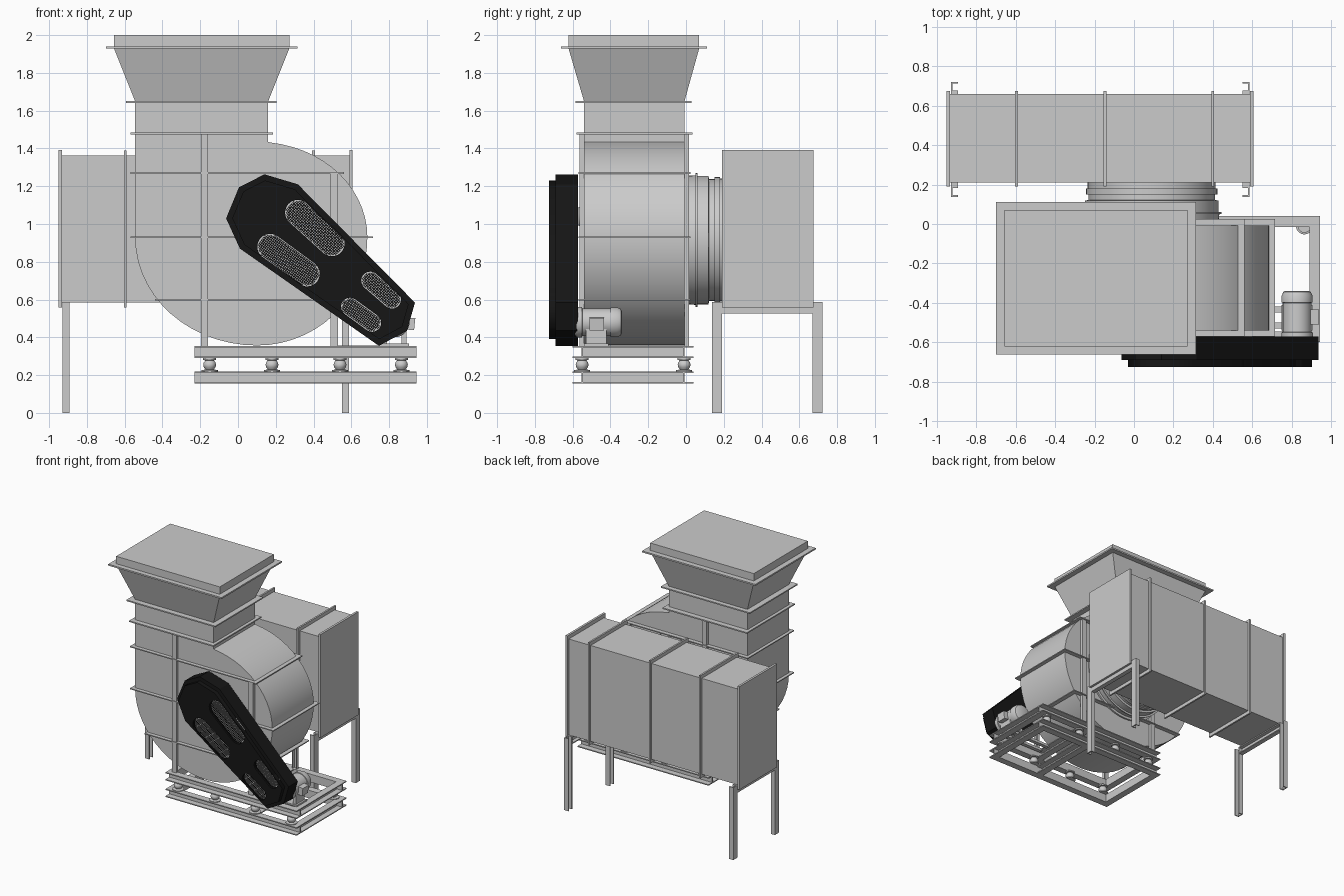
import bpy, bmesh
from math import cos, sin, pi, atan2, hypot
from mathutils import Matrix, Vector

if "Cube" in bpy.data.objects:
    bpy.data.objects.remove(bpy.data.objects["Cube"])

black = bpy.data.materials.new("black_paint")
black.diffuse_color = (0.008, 0.008, 0.008, 1)
black.use_nodes = True
black.node_tree.nodes["Principled BSDF"].inputs["Base Color"].default_value = black.diffuse_color


def finish(name, bm, smooth=False, mat=None):
    bmesh.ops.recalc_face_normals(bm, faces=bm.faces)
    me = bpy.data.meshes.new(name)
    bm.to_mesh(me)
    bm.free()
    ob = bpy.data.objects.new(name, me)
    bpy.context.collection.objects.link(ob)
    if mat:
        me.materials.append(mat)
    if smooth:
        bpy.ops.object.select_all(action='DESELECT')
        ob.select_set(True)
        bpy.context.view_layer.objects.active = ob
        bpy.ops.object.shade_smooth_by_angle()
    return ob


def boxes(name, bounds, mat=None):
    """One object from boxes given as (x0, x1, y0, y1, z0, z1)."""
    bm = bmesh.new()
    for x0, x1, y0, y1, z0, z1 in bounds:
        m = Matrix.Translation(((x0+x1)/2, (y0+y1)/2, (z0+z1)/2)) @ Matrix.Diagonal((x1-x0, y1-y0, z1-z0, 1))
        bmesh.ops.create_cube(bm, size=1, matrix=m)
    return finish(name, bm, mat=mat)


def frame(name, axis, p0, p1, outer, w):
    """Rectangular flange normal to axis, outer = a0, a1, b0, b1, strip width w."""
    a0, a1, b0, b1 = outer
    out = []
    for q in ((a0, a1, b0, b0+w), (a0, a1, b1-w, b1), (a0, a0+w, b0+w, b1-w), (a1-w, a1, b0+w, b1-w)):
        out.append((*q, p0, p1) if axis == 'z' else (p0, p1, *q))
    return boxes(name, out)


def channel(name, b, flange, opening, t=0.008):
    """U section filling bounds b; flange axis index, opening = (axis, +1/-1)."""
    parts = []
    for side in (0, 1):
        q = list(b)
        q[2*flange+1-side] = b[2*flange+side] + (t if side == 0 else -t)
        parts.append(q)
    ax, s = opening
    q = list(b)
    if s > 0:
        q[2*ax+1] = b[2*ax] + t
    else:
        q[2*ax] = b[2*ax+1] - t
    parts.append(q)
    return boxes(name, parts)


def prism(name, pts, y0, y1, smooth=False, mat=None):
    """Extrude an xz outline along y."""
    bm = bmesh.new()
    f = bm.faces.new([bm.verts.new((x, y0, z)) for x, z in pts])
    r = bmesh.ops.extrude_face_region(bm, geom=[f])
    bmesh.ops.translate(bm, vec=(0, y1-y0, 0), verts=[v for v in r['geom'] if isinstance(v, bmesh.types.BMVert)])
    return finish(name, bm, smooth, mat)


def lathe(name, prof, centre, axis='z', n=32):
    """Revolve (radius, height) profile, closed with end caps."""
    bm = bmesh.new()
    rings = []
    for r, h in prof:
        ring = []
        for i in range(n):
            a = 2*pi*i/n
            p = (r*cos(a), r*sin(a), h) if axis == 'z' else (r*cos(a), h, r*sin(a))
            ring.append(bm.verts.new(Vector(centre) + Vector(p)))
        rings.append(ring)
    for A, B in zip(rings, rings[1:]):
        for i in range(n):
            bm.faces.new((A[i], A[(i+1) % n], B[(i+1) % n], B[i]))
    bm.faces.new(rings[0])
    bm.faces.new(rings[-1])
    return finish(name, bm, True)


# Scroll housing
def arc(rx, rz, a0, a1, n=14):
    return [(0.10 + rx*cos(a0+(a1-a0)*i/n), 0.93 + rz*sin(a0+(a1-a0)*i/n)) for i in range(n+1)]

scroll = [(-0.545, 1.48)] + arc(0.645, 0.573, pi, 1.5*pi) + arc(0.585, 0.573, 1.5*pi, 2*pi)[1:] \
    + arc(0.585, 0.505, 0, pi*0.46)[1:] + [(0.16, 1.435), (0.16, 1.48)]
prism("scroll_housing", scroll, -0.54, -0.008, True)

# Housing stiffeners: wrapped strips and vertical channels on both sides
for i, (z, x0, x1) in enumerate(((1.27, -0.57, 0.56), (0.93, -0.57, 0.715), (0.60, -0.44, 0.62))):
    frame(f"housing_strip_{i}", 'z', z-0.004, z+0.004, (x0, x1, -0.57, 0.025), 0.035)
for x, top in ((-0.177, 1.48), (0.51, 1.27)):
    channel(f"front_stiffener_{x}", (x-0.019, x+0.019, -0.565, -0.54, 0.355, top), 0, (1, 1), 0.005)
    channel(f"rear_stiffener_{x}", (x-0.019, x+0.019, -0.008, 0.017, 0.355, top), 0, (1, -1), 0.005)

# Outlet duct, hopper and flanges
boxes("outlet_duct", [(-0.545, 0.16, -0.54, -0.008, 1.48, 1.65)])
frame("outlet_flange_low", 'z', 1.475, 1.485, (-0.57, 0.185, -0.58, 0.035), 0.045)
frame("outlet_flange_high", 'z', 1.64, 1.65, (-0.592, 0.205, -0.585, 0.03), 0.05)
bm = bmesh.new()
low = [bm.verts.new((x, y, 1.65)) for x, y in ((-0.545, -0.54), (0.16, -0.54), (0.16, -0.008), (-0.545, -0.008))]
high = [bm.verts.new((x, y, 1.93)) for x, y in ((-0.657, -0.622), (0.272, -0.622), (0.272, 0.07), (-0.657, 0.07))]
for i in range(4):
    j = (i+1) % 4
    bm.faces.new((low[i], low[j], high[j], high[i]))
finish("outlet_hopper", bm)
boxes("hopper_cap", [(-0.657, 0.272, -0.622, 0.07, 1.935, 2.0)])
frame("hopper_flange", 'z', 1.928, 1.94, (-0.70, 0.315, -0.662, 0.112), 0.05)

# Round inlet connection with stepped bands
lathe("inlet_connection", [(0.36, -0.008), (0.36, 0.005), (0.34, 0.006), (0.343, 0.05), (0.355, 0.051), (0.355, 0.06),
                           (0.34, 0.061), (0.34, 0.12), (0.322, 0.121), (0.322, 0.15), (0.333, 0.151),
                           (0.333, 0.18), (0.325, 0.181), (0.325, 0.21)], (0.09, 0, 0.915), 'y', 56)

# Inlet box with flanges
boxes("inlet_box", [(-0.935, 0.59, 0.21, 0.66, 0.585, 1.362)])
for i, x in enumerate((-0.597, -0.147, 0.40)):
    frame(f"inlet_box_flange_{i}", 'x', x-0.007, x+0.007, (0.19, 0.675, 0.557, 1.39), 0.03)
for n, x in (("left", -0.942), ("right", 0.598)):
    boxes(f"inlet_box_end_{n}", [(x-0.009, x+0.009, 0.19, 0.675, 0.557, 1.393)])

# Inlet box supports
for n, x, s in (("left", -0.93, 1), ("right", 0.55, -1)):
    for m, y in (("front", 0.138), ("rear", 0.67)):
        channel(f"{n}_{m}_leg", (x, x+0.037, y, y+0.052, 0, 0.587), 1, (0, s))
    channel(f"{n}_leg_crossbeam", (x, x+0.037, 0.19, 0.67, 0.525, 0.585), 2, (0, s))

# Two base frames from channels
for n, z0 in (("lower", 0.155), ("upper", 0.29)):
    z1 = z0 + 0.065
    channel(f"{n}_front_beam", (-0.23, 0.945, -0.60, -0.545, z0, z1), 2, (1, -1))
    channel(f"{n}_rear_beam", (-0.23, 0.945, -0.015, 0.04, z0, z1), 2, (1, 1))
    channel(f"{n}_left_beam", (-0.23, -0.175, -0.545, -0.015, z0, z1), 2, (0, -1))
    channel(f"{n}_right_beam", (0.89, 0.945, -0.545, -0.015, z0, z1), 2, (0, 1))
    channel(f"{n}_middle_beam", (0.455, 0.51, -0.545, -0.015, z0, z1), 2, (0, 1))

# Vibration mounts
mount = [(0.043, 0.22), (0.043, 0.226), (0.022, 0.23), (0.031, 0.242), (0.034, 0.254),
         (0.031, 0.267), (0.022, 0.278), (0.034, 0.28), (0.034, 0.29)]
for i, x in enumerate((-0.15, 0.18, 0.54, 0.865)):
    for m, y in (("front", -0.55), ("rear", -0.01)):
        lathe(f"{m}_mount_{i}", mount, (x, y, 0), n=20)

# Belt guard: body plus slotted cover
guard = [(0.14, 1.263), (0.005, 1.194), (-0.063, 1.03), (0.01, 0.87),
         (0.746, 0.355), (0.894, 0.435), (0.937, 0.584), (0.317, 1.21)]
prism("belt_guard_body", guard, -0.69, -0.572, mat=black)


def inset(pts, d):
    out = []
    for i, p in enumerate(pts):
        a = (Vector(p) - Vector(pts[i-1])).normalized()
        b = (Vector(pts[(i+1) % len(pts)]) - Vector(p)).normalized()
        na, nb = Vector((-a.y, a.x)), Vector((-b.y, b.x))
        out.append(Vector(p) + (na+nb) * d / (1 + na.dot(nb)))
    return out


def capsule(a, b, r, n=10):
    t = atan2(b[1]-a[1], b[0]-a[0])
    return [(c[0]+r*cos(t+s+pi*i/n), c[1]+r*sin(t+s+pi*i/n))
            for c, s in ((b, -pi/2), (a, pi/2)) for i in range(n+1)]

slots = [((0.317, 1.06), (0.497, 0.897), 0.068), ((0.17, 0.88), (0.365, 0.737), 0.068),
         ((0.70, 0.70), (0.815, 0.60), 0.048), ((0.593, 0.562), (0.71, 0.477), 0.048)]
cu = bpy.data.curves.new("cover_outline", 'CURVE')
cu.dimensions, cu.fill_mode, cu.extrude = '2D', 'BOTH', 0.019
for loop in [inset(guard, 0.03)] + [capsule(*s) for s in slots]:
    sp = cu.splines.new('POLY')
    sp.points.add(len(loop)-1)
    for p, q in zip(sp.points, loop):
        p.co = (q[0], q[1], 0, 1)
    sp.use_cyclic_u = True
cover = bpy.data.objects.new("belt_guard_cover", cu)
cover.rotation_euler = (pi/2, 0, 0)
cover.location = (0, -0.706, 0)
cu.materials.append(black)
bpy.context.collection.objects.link(cover)

# Slot panels with wire mesh
for k, (a, b, r) in enumerate(slots):
    prism(f"slot_panel_{k}", capsule(a, b, r), -0.697, -0.689)
    L, t = hypot(b[0]-a[0], b[1]-a[1]), atan2(b[1]-a[1], b[0]-a[0])
    step, bm = 0.0105, bmesh.new()
    grid = {}
    nu, nv = int((L/2+r)/step)+1, int(r/step)+1
    for i in range(-nu, nu+1):
        for j in range(-nv, nv+1):
            u, v = i*step, j*step
            if hypot(max(0, abs(u)-L/2), v) < r:
                grid[i, j] = bm.verts.new(((a[0]+b[0])/2+u*cos(t)-v*sin(t), -0.718,
                                           (a[1]+b[1])/2+u*sin(t)+v*cos(t)))
    for i, j in list(grid):
        q = [grid.get(c) for c in ((i, j), (i+1, j), (i+1, j+1), (i, j+1))]
        if all(q):
            bm.faces.new(q)
    mesh = finish(f"slot_mesh_{k}", bm, mat=black)
    w = mesh.modifiers.new("wire", 'WIREFRAME')
    w.thickness = 0.003

# Fan shaft and bearing behind the guard
lathe("fan_shaft_hub", [(0.05, -0.57), (0.05, -0.54), (0.025, -0.539), (0.025, -0.53)], (0.15, 0, 1.04), 'y', 24)

# Motor with feet and terminal box
lathe("motor_body", [(0.02, -0.60), (0.02, -0.592), (0.07, -0.59), (0.08, -0.575), (0.08, -0.55), (0.073, -0.549),
                     (0.073, -0.40), (0.079, -0.399), (0.079, -0.365), (0.07, -0.345), (0.06, -0.34)],
      (0.828, 0, 0.48), 'y', 32)
boxes("motor_feet", [(0.765, 0.79, -0.53, -0.42, 0.365, 0.45), (0.866, 0.891, -0.53, -0.42, 0.365, 0.45),
                     (0.75, 0.906, -0.54, -0.41, 0.355, 0.367)])
tb = boxes("motor_terminal_box", [(0.06, 0.108, -0.51, -0.435, -0.032, 0.032)])
tb.location = (0.828, 0, 0.48)
tb.rotation_euler = (0, 0.1, 0)
# Motor rails across the upper frame
boxes("motor_rails", [(0.50, 0.90, -0.53, -0.50, 0.335, 0.356), (0.50, 0.90, -0.45, -0.42, 0.335, 0.356)])
